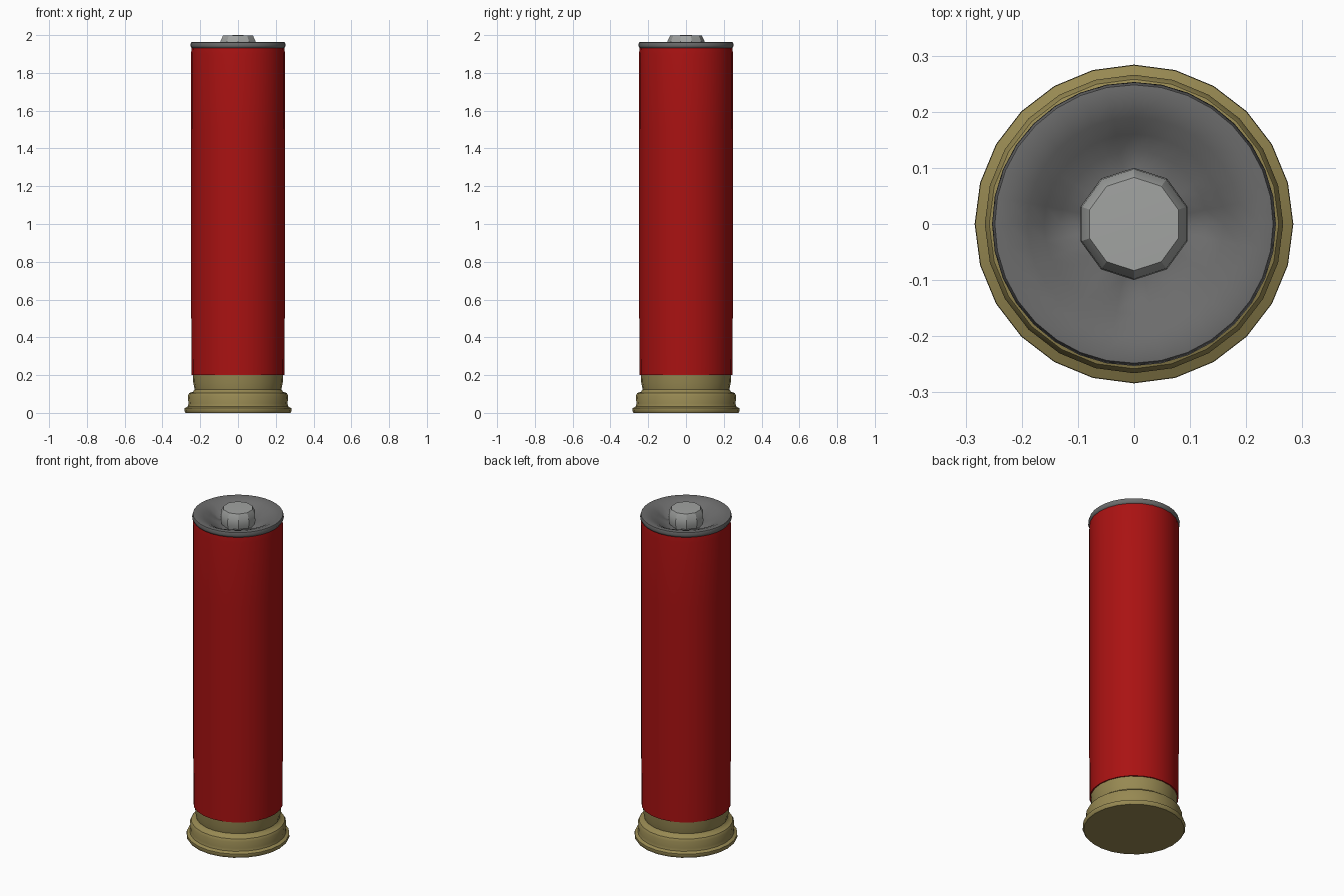
import bpy, math

cube = bpy.data.objects.get("Cube")
if cube:
    bpy.data.objects.remove(cube, do_unlink=True)


def material(name, rgb):
    mat = bpy.data.materials.new(name)
    mat.use_nodes = True
    mat.diffuse_color = (*rgb, 1)
    mat.node_tree.nodes["Principled BSDF"].inputs["Base Color"].default_value = (*rgb, 1)
    return mat


def lathe(name, profile, mat, sides, turn=0.0, lift=None, angle=40):
    """Spin (radius, height) points about z; a zero radius closes an end."""
    verts, faces, rings = [], [], []
    for r, z in profile:
        ring = []
        for i in range(1 if r == 0 else sides):
            a = math.tau * i / sides + turn
            ring.append(len(verts))
            verts.append((r * math.cos(a), r * math.sin(a), z + (lift(r, a) if lift else 0)))
        rings.append(ring)
    for low, high in zip(rings, rings[1:]):
        for i in range(sides):
            j = (i + 1) % sides
            if len(low) == 1:
                faces.append((low[0], high[j], high[i]))
            elif len(high) == 1:
                faces.append((low[i], low[j], high[0]))
            else:
                faces.append((low[i], low[j], high[j], high[i]))
    mesh = bpy.data.meshes.new(name)
    mesh.from_pydata(verts, [], faces)
    mesh.materials.append(mat)
    obj = bpy.data.objects.new(name, mesh)
    bpy.context.collection.objects.link(obj)
    bpy.ops.object.select_all(action='DESELECT')
    obj.select_set(True)
    bpy.context.view_layer.objects.active = obj
    bpy.ops.object.shade_smooth_by_angle(angle=math.radians(angle))
    return obj


def crimp(r, a):
    """Four soft folds pressed into the dish, deepest near the middle."""
    fold = abs(math.cos(2 * a)) ** 6 * (math.cos(2 * a) ** 2)
    return -0.02 * fold * max(0, 1 - abs(r - 0.13) / 0.08)


brass = material("brass", (0.31, 0.25, 0.085))
red = material("red plastic", (0.40, 0.006, 0.006))
grey = material("dark grey", (0.15, 0.15, 0.15))
silver = material("light grey", (0.36, 0.37, 0.36))

# Brass head: flat base, rolled rim, band and narrower neck
lathe("brass_base", [
    (0, 0), (0.277, 0), (0.284, 0.01), (0.283, 0.025), (0.266, 0.034),
    (0.262, 0.05), (0.266, 0.09), (0.258, 0.105), (0.238, 0.112),
    (0.23, 0.125), (0.237, 0.16), (0.24, 0.215), (0, 0.215)], brass, 24)

# Long plastic tube
lathe("red_tube", [
    (0.225, 0.2), (0.246, 0.2), (0.248, 0.6), (0.248, 1.5),
    (0.249, 1.9), (0.245, 1.932), (0.225, 1.932)], red, 24)

# Dished cap with a rolled edge and folds
lathe("crimped_cap", [
    (0.225, 1.925), (0.246, 1.932), (0.253, 1.945), (0.248, 1.962),
    (0.225, 1.964), (0.19, 1.952), (0.16, 1.935), (0.13, 1.92),
    (0.10, 1.91), (0, 1.908)], grey, 32, lift=crimp, angle=60)

# Faceted button in the middle
lathe("centre_button", [
    (0.088, 1.89), (0.1, 1.93), (0.098, 1.968), (0.083, 1.998), (0, 2.0)],
    silver, 10, turn=math.radians(18), angle=30)
